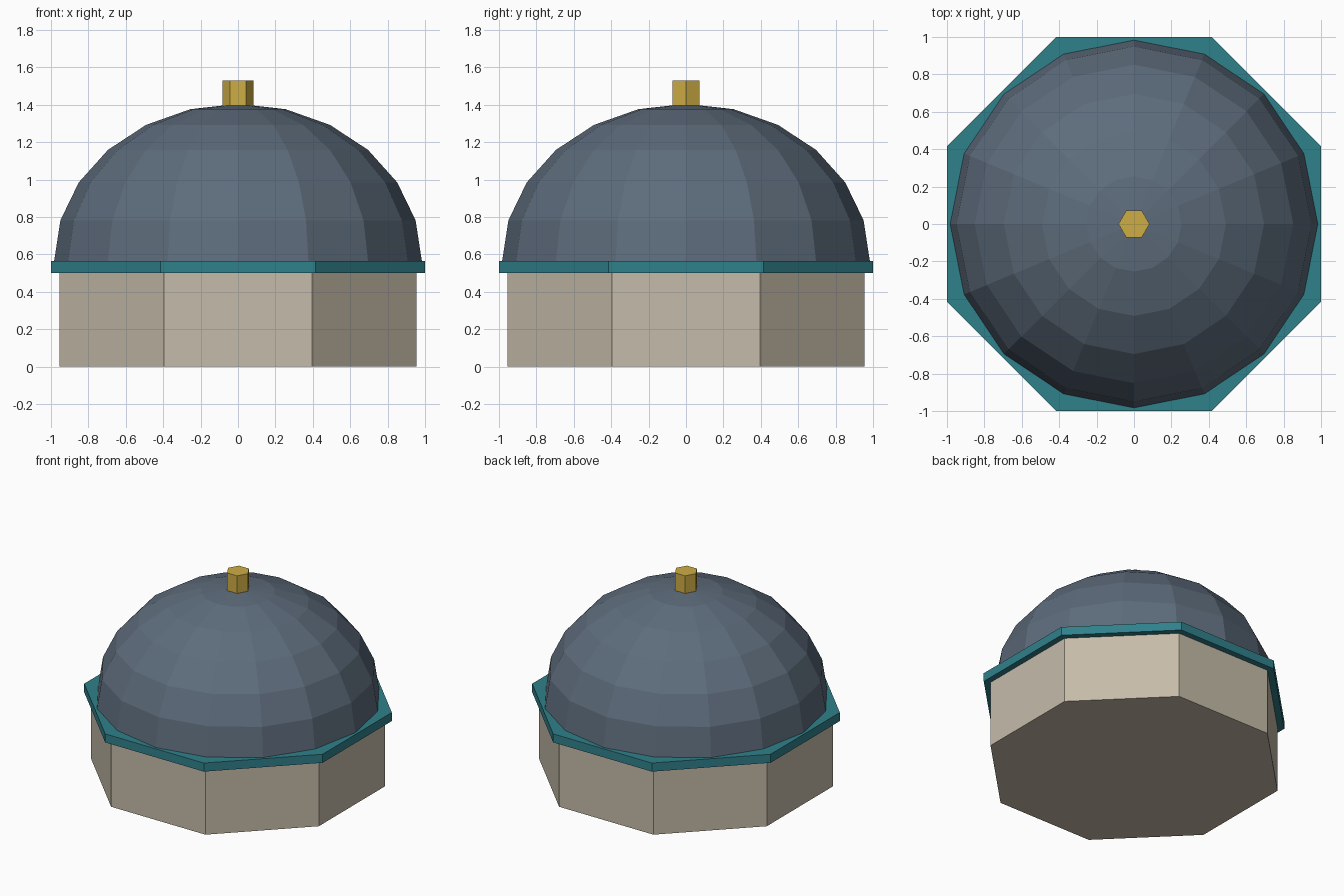
import bpy, bmesh
from math import sin, cos, pi

if "Cube" in bpy.data.objects:
    bpy.data.objects.remove(bpy.data.objects["Cube"])


def lathe(name, profile, sides, turn, color):
    """Stack rings of (radius, z) into a closed, flat-shaded solid."""
    bm = bmesh.new()
    rings = []
    for r, z in profile:
        if r == 0:
            rings.append([bm.verts.new((0, 0, z))])
        else:
            rings.append([bm.verts.new((r * cos(turn + 2 * pi * i / sides),
                                        r * sin(turn + 2 * pi * i / sides), z))
                          for i in range(sides)])
    for a, b in zip(rings, rings[1:]):
        for i in range(sides):
            j = (i + 1) % sides
            if len(b) == 1:
                bm.faces.new((a[i], a[j], b[0]))
            else:
                bm.faces.new((a[i], a[j], b[j], b[i]))
    bm.faces.new(rings[0][::-1])
    if len(rings[-1]) > 1:
        bm.faces.new(rings[-1])
    bmesh.ops.recalc_face_normals(bm, faces=bm.faces)
    mesh = bpy.data.meshes.new(name)
    bm.to_mesh(mesh)
    bm.free()
    mat = bpy.data.materials.new(name + "_color")
    mat.diffuse_color = (*color, 1)
    mat.use_nodes = True
    mat.node_tree.nodes["Principled BSDF"].inputs["Base Color"].default_value = mat.diffuse_color
    mesh.materials.append(mat)
    obj = bpy.data.objects.new(name, mesh)
    bpy.context.collection.objects.link(obj)
    return obj


flat = 1 / cos(pi / 8)  # octagon apothem to corner radius

# Octagonal stone drum and the ledge on top of it
lathe("drum", [(0.955 * flat, 0), (0.955 * flat, 0.5)], 8, pi / 8, (0.56, 0.50, 0.40))
lathe("ledge", [(flat, 0.5), (flat, 0.565)], 8, pi / 8, (0.03, 0.22, 0.26))

# Sixteen-sided dome, slightly squashed, sunk a little into the ledge
R, H, Z = 0.983, 0.84, 0.565
dome = [(R, Z - 0.015)]
dome += [(R * cos(k * pi / 12), Z + H * sin(k * pi / 12)) for k in range(6)]
dome.append((0, Z + H))
lathe("dome", dome, 16, 0, (0.11, 0.15, 0.20))

# Hexagonal finial
lathe("finial", [(0.083, 1.395), (0.083, 1.53)], 6, 0, (0.62, 0.42, 0.06))
